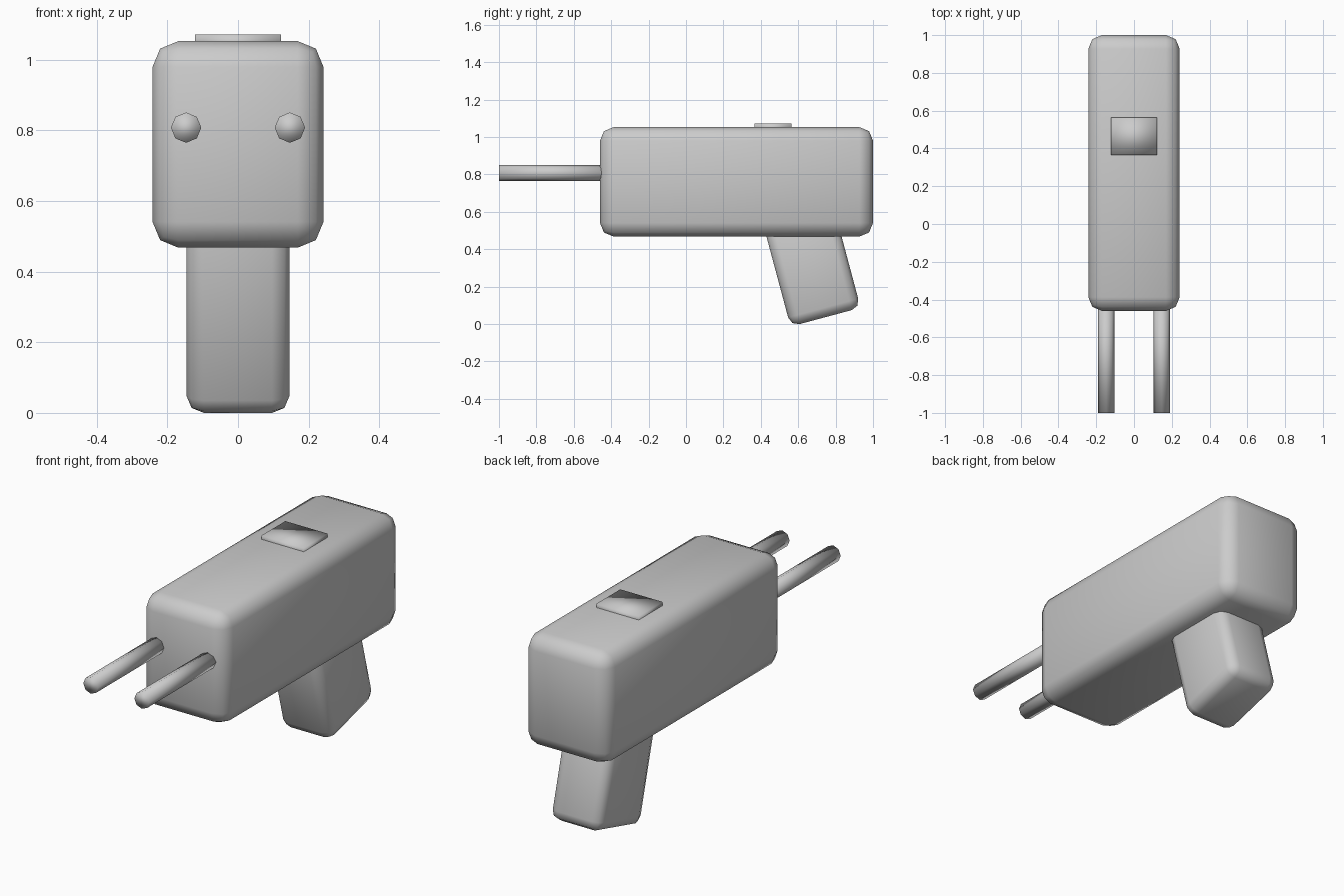
import bpy
import math
from mathutils import Matrix, Vector

if "Cube" in bpy.data.objects:
    bpy.data.objects.remove(bpy.data.objects["Cube"])

grey = bpy.data.materials.new("plain grey")
grey.diffuse_color = (0.6, 0.6, 0.6, 1)
grey.use_nodes = True
grey.node_tree.nodes["Principled BSDF"].inputs["Base Color"].default_value = grey.diffuse_color


def finish(obj, name, bevel=0):
    obj.name = name
    obj.data.materials.append(grey)
    if bevel:
        mod = obj.modifiers.new("rounded edges", 'BEVEL')
        mod.width = bevel
        mod.segments = 2
        mod.limit_method = 'NONE'
    obj.data.shade_smooth()
    return obj


def box(name, lo, hi, bevel=0, matrix=Matrix()):
    """Box between two corners, optionally placed by a matrix."""
    lo, hi = Vector(lo), Vector(hi)
    bpy.ops.mesh.primitive_cube_add(size=1)
    obj = bpy.context.object
    obj.data.transform(matrix @ Matrix.Translation((lo + hi) / 2)
                       @ Matrix.Diagonal((hi - lo).to_4d()))
    return finish(obj, name, bevel)


# Main housing
box("body", (-0.242, -0.46, 0.468), (0.242, 1.0, 1.053), 0.073)

# Raked grip, running up into the housing
tilt = Matrix.Translation((0, 0.631, 0.468)) @ Matrix.Rotation(math.radians(15), 4, 'X')
box("grip", (-0.146, -0.194, -0.446), (0.146, 0.194, 0.12), 0.05, tilt)

# Thin plate on top
box("top_plate", (-0.122, 0.366, 1.03), (0.122, 0.563, 1.072))

# Two eight-sided prongs at the front
for side, name in ((-1, "left_prong"), (1, "right_prong")):
    bpy.ops.mesh.primitive_cylinder_add(vertices=8, radius=0.043, depth=0.6)
    prong = bpy.context.object
    prong.data.transform(Matrix.Translation((side * 0.147, -0.7, 0.808))
                         @ Matrix.Rotation(math.radians(90), 4, 'X'))
    finish(prong, name)
